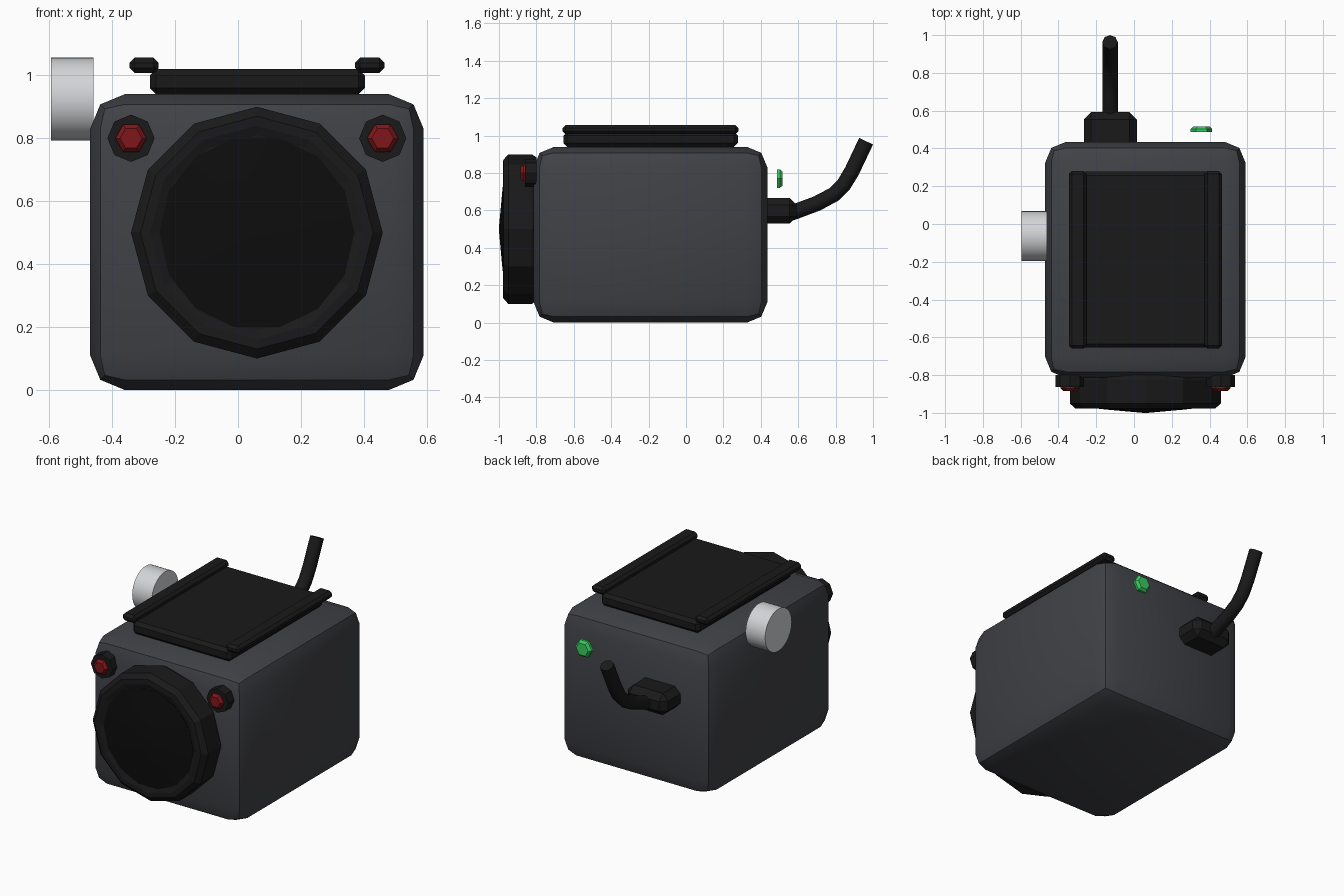
import bpy, bmesh, math

if "Cube" in bpy.data.objects:
    bpy.data.objects.remove(bpy.data.objects["Cube"])


def material(name, rgb):
    m = bpy.data.materials.new(name)
    m.diffuse_color = (*rgb, 1)
    m.use_nodes = True
    m.node_tree.nodes["Principled BSDF"].inputs["Base Color"].default_value = m.diffuse_color
    return m


BODY = material("body_grey", (0.052, 0.054, 0.062))
BLACK = material("black_rubber", (0.010, 0.010, 0.011))
GLASS = material("dark_glass", (0.004, 0.004, 0.004))
RED = material("red_lamp", (0.22, 0.008, 0.010))
GREEN = material("green_lamp", (0.04, 0.60, 0.12))
METAL = material("light_metal", (0.65, 0.66, 0.68))


def add_object(name, bm, mat):
    bmesh.ops.recalc_face_normals(bm, faces=bm.faces)
    me = bpy.data.meshes.new(name)
    bm.to_mesh(me)
    bm.free()
    ob = bpy.data.objects.new(name, me)
    bpy.context.collection.objects.link(ob)
    me.materials.append(mat)
    return ob


def smooth(ob, angle=30):
    bpy.ops.object.select_all(action='DESELECT')
    ob.select_set(True)
    bpy.context.view_layer.objects.active = ob
    bpy.ops.object.shade_smooth_by_angle(angle=math.radians(angle))


def box(name, x, y, z, mat, bevel, segments=1):
    """Bevelled box from (min, max) ranges."""
    bm = bmesh.new()
    bmesh.ops.create_cube(bm, size=1)
    for v in bm.verts:
        v.co = [(a + b) / 2 + c * (b - a) for (a, b), c in zip((x, y, z), v.co)]
    bmesh.ops.bevel(bm, geom=bm.edges[:], offset=bevel, segments=segments,
                    profile=0.5, affect='EDGES')
    return add_object(name, bm, mat)


def turned(name, centre, profile, sides, mat, axis='y'):
    """Closed turned part: profile of (radius, position along axis)."""
    bm = bmesh.new()
    rings = []
    for r, t in profile:
        ring = []
        for i in range(sides):
            a = 2 * math.pi * i / sides
            u, w = r * math.cos(a), r * math.sin(a)
            co = (centre[0] + u, t, centre[1] + w) if axis == 'y' else (t, centre[0] + u, centre[1] + w)
            ring.append(bm.verts.new(co))
        rings.append(ring)
    for a, b in zip(rings, rings[1:]):
        for i in range(sides):
            j = (i + 1) % sides
            bm.faces.new((a[i], a[j], b[j], b[i]))
    bm.faces.new(rings[0])
    bm.faces.new(rings[-1])
    bmesh.ops.remove_doubles(bm, verts=bm.verts, dist=0.0005)
    return add_object(name, bm, mat)


# Main housing
smooth(box("body", (-0.47, 0.59), (-0.815, 0.435), (0, 0.94), BODY, 0.11, 2))

# Lens barrel and shallow glass
turned("lens_ring", (0.06, 0.5),
       [(0.385, -0.80), (0.40, -0.825), (0.40, -0.95), (0.37, -0.977),
        (0.34, -0.978), (0.31, -0.968)], 12, BLACK)
smooth(turned("lens_glass", (0.06, 0.5),
              [(0.31, -0.95), (0.31, -0.971), (0.20, -0.983), (0.01, -1.0)], 14, GLASS))

# Front lamps
for side, x in (("left", -0.34), ("right", 0.46)):
    turned(side + "_lamp_socket", (x, 0.80), [(0.075, -0.80), (0.075, -0.862)], 8, BLACK)
    turned(side + "_lamp", (x, 0.80), [(0.05, -0.85), (0.05, -0.87), (0.035, -0.885)], 6, RED)

# Top pad with side rails
box("top_pad", (-0.28, 0.403), (-0.655, 0.277), (0.94, 1.02), BLACK, 0.02)
for side, x in (("left", -0.345), ("right", 0.372)):
    box(side + "_rail", (x, x + 0.093), (-0.66, 0.28), (1.008, 1.056), BLACK, 0.016)

# Side knob
smooth(turned("side_knob", (-0.064, 0.925), [(0.132, -0.595), (0.132, -0.46)], 32, METAL, 'x'))

# Rear lamp
turned("rear_lamp", (0.357, 0.77), [(0.057, 0.487), (0.057, 0.502), (0.042, 0.517)], 6, GREEN)

# Rear plug and cable
box("cable_plug", (-0.265, 0.015), (0.39, 0.592), (0.53, 0.666), BLACK, 0.038)
path = [(0.56, 0.585), (0.70, 0.637), (0.79, 0.685), (0.845, 0.74), (0.887, 0.81), (0.963, 0.97)]
cu = bpy.data.curves.new("cable", 'CURVE')
cu.dimensions = '3D'
cu.bevel_depth = 0.041
cu.bevel_resolution = 2
cu.use_fill_caps = True
sp = cu.splines.new('POLY')
sp.points.add(len(path) - 1)
for p, (y, z) in zip(sp.points, path):
    p.co = (-0.127, y, z, 1)
cu.materials.append(BLACK)
cable = bpy.data.objects.new("cable", cu)
bpy.context.collection.objects.link(cable)
